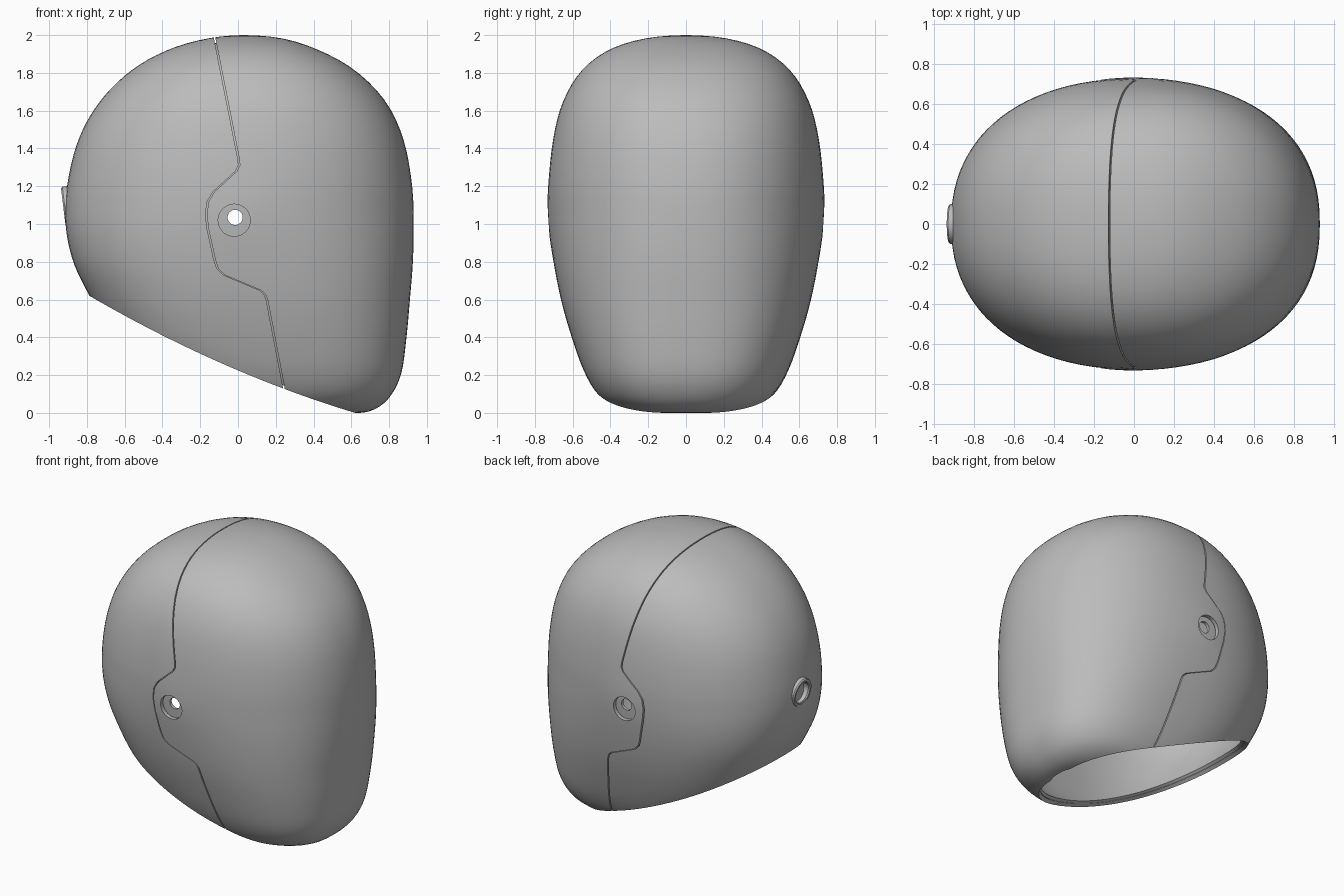
import bpy, bmesh, math
from mathutils import Vector, Matrix

if "Cube" in bpy.data.objects:
    bpy.data.objects.remove(bpy.data.objects["Cube"])

grey = bpy.data.materials.new("shell grey")
grey.use_nodes = True
COLOUR = (0.5, 0.5, 0.5, 1)
grey.diffuse_color = COLOUR
grey.node_tree.nodes["Principled BSDF"].inputs["Base Color"].default_value = COLOUR

# Level sections: height, back x, front x, half width
SECTIONS = [
    (2.0, .03, .03, 0), (1.985, -.145, .22, .2), (1.93, -.35, .405, .39),
    (1.82, -.555, .61, .545), (1.65, -.73, .78, .65), (1.45, -.843, .875, .703),
    (1.2, -.905, .922, .727), (1.0, -.913, .93, .722), (.8, -.872, .926, .7),
    (.6, -.775, .91, .662), (.4, -.65, .892, .605), (.2, -.47, .862, .53),
    (.08, -.35, .8, .45), (.02, -.26, .725, .35), (0, -.17, .64, .23)]
KNOTS = [math.acos(s[0] - 1) for s in SECTIONS]
VALUES = [Vector(s[1:]) for s in SECTIONS]
LAST = len(KNOTS) - 1
SLOPES = []
for i in range(LAST + 1):
    a, b = max(i - 1, 0), min(i + 1, LAST)
    SLOPES.append((VALUES[b] - VALUES[a]) / (KNOTS[b] - KNOTS[a]))

PIVOT = Vector((-.02, 0, 1.02))


def section(z):
    """Smoothly interpolated back, front and half width at a height."""
    u = math.acos(max(-1, min(1, z - 1)))
    i = 0
    while i < LAST - 1 and u > KNOTS[i + 1]:
        i += 1
    h = KNOTS[i + 1] - KNOTS[i]
    t = (u - KNOTS[i]) / h
    k = t * t * (3 - 2 * t)
    return (VALUES[i] * (1 - k) + VALUES[i + 1] * k
            + SLOPES[i] * (h * t * (1 - t) ** 2) - SLOPES[i + 1] * (h * t * t * (1 - t)))


def rim(x):
    """Height of the neck opening."""
    return max(0, .225 - .424 * x + .099 * x * x)


def oval(angle, z):
    """Point on a level section, squarer towards the jaw."""
    back, front, width = section(z)
    c, s = math.cos(angle), math.sin(angle)
    power = 2 / (2.22 + .3 * max(0, min(1, (1.1 - z) / .7)))
    x = (back + front) / 2 + (front - back) / 2 * math.copysign(abs(c) ** power, c)
    return x, width * math.copysign(abs(s) ** power, s)


def skin_point(angle, s):
    """Point a fraction s of the way from the rim to the crown."""
    low, high = 0, 2
    for _ in range(22):
        z = (low + high) / 2
        r = rim(oval(angle, z)[0])
        if z < r + s * (2 - r):
            low = z
        else:
            high = z
    return Vector((*oval(angle, z), z))


AROUND, RINGS = 96, 48
SKIN = [[skin_point(math.tau * i / AROUND, (1 - math.cos(math.pi * k / RINGS)) / 2)
         for i in range(AROUND)] for k in range(RINGS)]


def finish(name, bm):
    mesh = bpy.data.meshes.new(name)
    bm.to_mesh(mesh)
    bm.free()
    mesh.materials.append(grey)
    ob = bpy.data.objects.new(name, mesh)
    bpy.context.collection.objects.link(ob)
    return ob


def select(ob):
    bpy.ops.object.select_all(action='DESELECT')
    ob.select_set(True)
    bpy.context.view_layer.objects.active = ob


def modify(ob, kind, **settings):
    mod = ob.modifiers.new(kind.title(), kind)
    for key, value in settings.items():
        setattr(mod, key, value)
    select(ob)
    bpy.ops.object.modifier_apply(modifier=mod.name)


def skin(name, thickness, inset=0, bulge=0):
    """Hollow dome, open at the neck, optionally swollen around the pivots."""
    bm = bmesh.new()
    rows = []
    for row in SKIN:
        verts = []
        for p in row:
            gap = ((p.x - PIVOT.x) ** 2 + (p.z - PIVOT.z) ** 2) / .03
            push = math.copysign(bulge * math.exp(-gap), p.y) if abs(p.y) > .4 else 0
            verts.append(bm.verts.new(p + Vector((0, push, 0))))
        rows.append(verts)
    crown = bm.verts.new((.03, 0, 2))
    for i in range(AROUND):
        j = (i + 1) % AROUND
        for a, b in zip(rows, rows[1:]):
            bm.faces.new((a[i], a[j], b[j], b[i]))
        bm.faces.new((rows[-1][i], rows[-1][j], crown))
    bm.normal_update()
    for v, n in [(v, v.normal.copy()) for v in bm.verts]:
        v.co -= n * inset
    ob = finish(name, bm)
    modify(ob, 'SOLIDIFY', thickness=thickness, offset=-1)
    return ob


def prism(outline):
    """Cutter with an x-z outline running right across the model."""
    bm = bmesh.new()
    face = bm.faces.new([bm.verts.new((x, -1, z)) for x, z in outline])
    out = bmesh.ops.extrude_face_region(bm, geom=[face])["geom"]
    bmesh.ops.translate(bm, vec=(0, 2, 0),
                        verts=[g for g in out if isinstance(g, bmesh.types.BMVert)])
    bmesh.ops.recalc_face_normals(bm, faces=bm.faces)
    return finish("cutter", bm)


def rod(radius, length, centre, turn):
    bm = bmesh.new()
    bmesh.ops.create_cone(bm, cap_ends=True, segments=40, radius1=radius, radius2=radius,
                          depth=length, matrix=Matrix.Translation(centre) @ turn)
    return finish("cutter", bm)


def cut(ob, cutter, operation='DIFFERENCE'):
    cutter.hide_render = True
    modify(ob, 'BOOLEAN', object=cutter, operation=operation, solver='EXACT')
    bpy.data.objects.remove(cutter)


ACROSS = Matrix.Rotation(math.pi / 2, 4, 'X')
REARWARD = Matrix.Rotation(-math.radians(97), 4, 'Y')
VENT = Vector((-.9, 0, 1.1))

# Seam between face and rear shells, top to bottom
SEAM = [(-.163, 2.2), (-.12, 1.985), (.008, 1.34), (.01, 1.31), (-.005, 1.28),
        (-.125, 1.17), (-.155, 1.12), (-.165, 1.05), (-.155, .97), (-.12, .81),
        (-.105, .765), (-.07, .73), (.12, .65), (.145, .63), (.157, .6),
        (.247, .13), (.31, -.2)]

# Face shell with pivot holes
face_shell = skin("face_shell", .028, bulge=.008)
cut(face_shell, prism(SEAM + [(1.3, -.2), (1.3, 2.2)]), 'INTERSECT')
cut(face_shell, rod(.085, 2, PIVOT, ACROSS))

# Rear shell with vent opening
rear_shell = skin("rear_shell", .028)
cut(rear_shell, prism([(x - .008, z) for x, z in SEAM] + [(-1.3, -.2), (-1.3, 2.2)]),
    'INTERSECT')
cut(rear_shell, rod(.075, .2, VENT, REARWARD))

# Inner liner with small axle holes
liner = skin("inner_liner", .022, inset=.03)
cut(liner, rod(.04, 2, PIVOT + Vector((.005, 0, .015)), ACROSS))

# Rear vent ring, spun from a small rounded profile
bm = bmesh.new()
profile = [(.072, -.03), (.1, -.03), (.1, .018), (.094, .026), (.08, .026), (.072, .018)]
loop = [bm.verts.new((r, 0, h)) for r, h in profile]
edges = [bm.edges.new((loop[i - 1], loop[i])) for i in range(len(loop))]
bmesh.ops.spin(bm, geom=loop + edges, cent=(0, 0, 0), axis=(0, 0, 1),
               angle=math.tau, steps=40, use_merge=True)
bmesh.ops.remove_doubles(bm, verts=bm.verts, dist=.0005)
bmesh.ops.recalc_face_normals(bm, faces=bm.faces)
bm.transform(Matrix.Translation(VENT) @ REARWARD)
vent_ring = finish("rear_vent_ring", bm)

for part in (face_shell, rear_shell, liner, vent_ring):
    select(part)
    bpy.ops.object.shade_smooth_by_angle(angle=math.radians(32))
